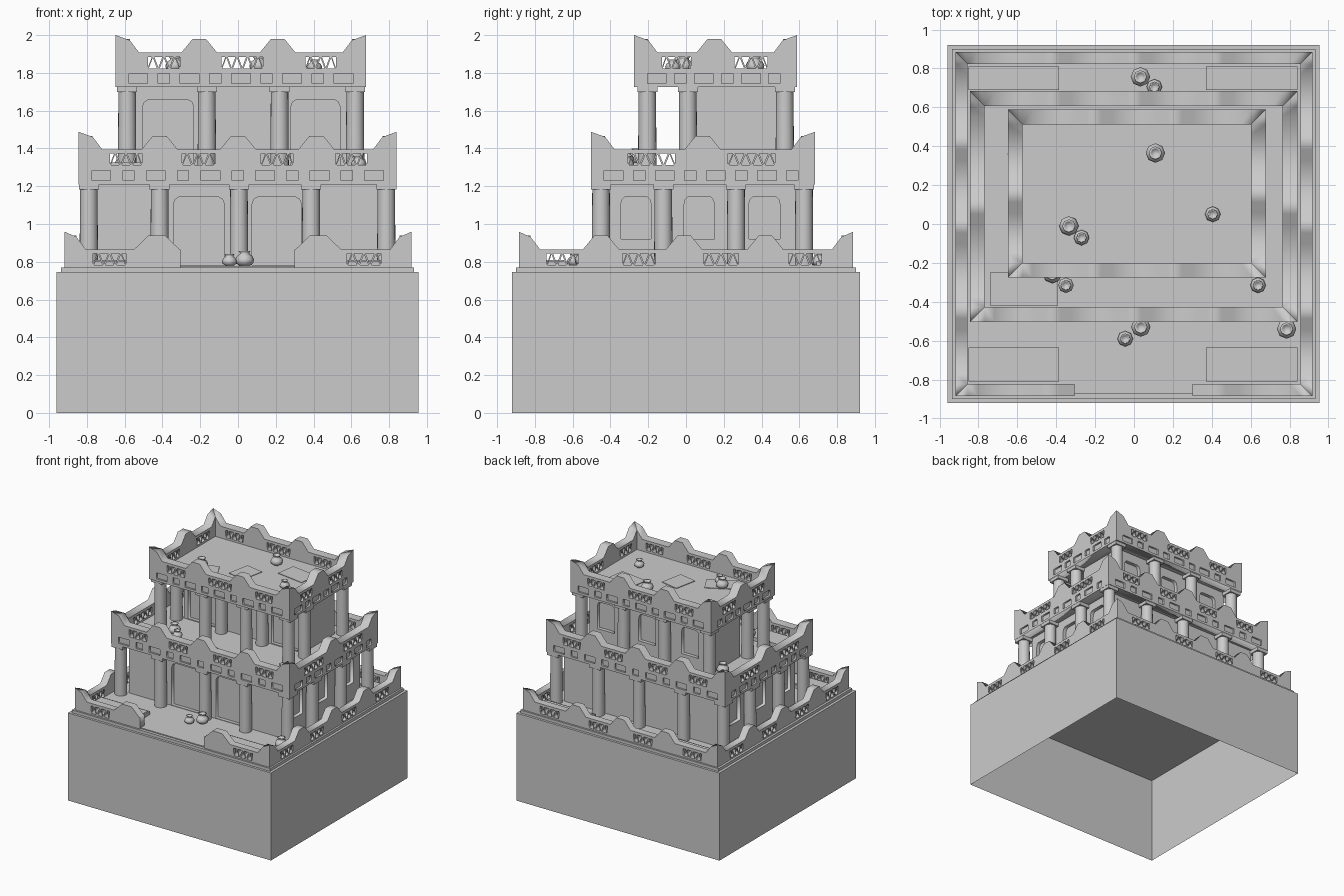
import bpy, bmesh, math
from mathutils import Matrix

if "Cube" in bpy.data.objects:
    bpy.data.objects.remove(bpy.data.objects["Cube"])


def add(name, bm):
    bmesh.ops.recalc_face_normals(bm, faces=bm.faces)
    me = bpy.data.meshes.new(name)
    bm.to_mesh(me)
    bm.free()
    ob = bpy.data.objects.new(name, me)
    bpy.context.collection.objects.link(ob)
    return ob


def box(name, x0, x1, y0, y1, z0, z1, rot=0, open_bottom=False):
    bm = bmesh.new()
    bmesh.ops.create_cube(bm, size=1)
    bm.transform(Matrix.Diagonal((x1 - x0, y1 - y0, z1 - z0, 1)))
    bm.transform(Matrix.Translation(((x0 + x1) / 2, (y0 + y1) / 2, (z0 + z1) / 2))
                 @ Matrix.Rotation(rot, 4, 'Z'))
    add_ob = None
    if open_bottom:
        bmesh.ops.recalc_face_normals(bm, faces=bm.faces)
        low = [f for f in bm.faces if f.normal.z < -0.9]
        bmesh.ops.delete(bm, geom=low, context='FACES')
    return add(name, bm)


def panel(name, axis, c, sign, t, outline, holes, ends=(None, None), z2=99):
    """Flat pierced wall: (s, z) outline with holes, outer face at c, thickness t inward.
    ends = s positions of the corners that get mitred."""
    cu = bpy.data.curves.new(name, 'CURVE')
    cu.dimensions, cu.fill_mode, cu.extrude = '2D', 'BOTH', t / 2
    for pts in [outline] + holes:
        sp = cu.splines.new('POLY')
        sp.points.add(len(pts) - 1)
        for p, (s, z) in zip(sp.points, pts):
            p.co = (s, z, 0, 1)
        sp.use_cyclic_u = True
    tmp = bpy.data.objects.new(name + "_curve", cu)
    bpy.context.collection.objects.link(tmp)
    bpy.context.view_layer.update()
    me = bpy.data.meshes.new_from_object(tmp.evaluated_get(bpy.context.evaluated_depsgraph_get()))
    bpy.data.objects.remove(tmp)
    bm = bmesh.new()
    bm.from_mesh(me)
    for v in bm.verts:
        s, z, d = v.co.x, v.co.y, v.co.z + t / 2
        if d > t / 2:
            for e, k in zip(ends, (1, -1)):
                if e is not None and abs(s - e) < 1e-4:
                    s, z = e + k * t, min(z, z2)
        o = c - sign * d
        v.co = (s, o, z) if axis == 'x' else (o, s, z)
    bmesh.ops.remove_doubles(bm, verts=bm.verts, dist=1e-4)
    return add(name, bm)


def rect(c, w, z0, z1):
    return [(c - w / 2, z0), (c + w / 2, z0), (c + w / 2, z1), (c - w / 2, z1)]


def arch(c, w, z0, z1):
    h = w / 2
    return [(c - h, z0), (c + h, z0), (c + h, z1 - .04), (c + h * .93, z1 - .015), (c + h * .75, z1),
            (c - h * .75, z1), (c - h * .93, z1 - .015), (c - h, z1 - .04)]


def lattice(a, b, z0, z1):
    """Zigzag of triangular openings."""
    n = max(3, round((b - a) / .06))
    p = (b - a) / n
    tris = [[(a, z1), (a + p / 2, z1), (a, z0)], [(b, z1), (b, z0), (b - p / 2, z1)]]
    for k in range(n):
        x = a + k * p
        tris.append([(x, z0), (x + p, z0), (x + p / 2, z1)])
        if k < n - 1:
            tris.append([(x + p / 2, z1), (x + p, z0), (x + 1.5 * p, z1)])
    out = []
    for t in tris:
        mx, mz = sum(q[0] for q in t) / 3, sum(q[1] for q in t) / 3
        out.append([(mx + (x - mx) * .74, mz + (z - mz) * .8) for x, z in t])
    return out


def parapet(name, axis, c, sign, t, s0, s1, z0, zt, bumps, lats, hb=.095, left=True, right=True,
            frieze=0):
    """Wall with raised corner horns, trapezoid merlons, lattice openings and frieze recesses."""
    zc, z2 = zt + .093, zt + .066
    top = [(s0, zc), (s0 + t, z2), (s0 + t + .05, zt)] if left else [(s0, zt)]
    for b in bumps:
        top += [(b - hb, zt), (b - hb * .38, zt + .072), (b + hb * .38, zt + .072), (b + hb, zt)]
    top += [(s1 - t - .05, zt), (s1 - t, z2), (s1, zc)] if right else [(s1, zt)]
    holes = []
    for a, b in lats:
        holes += lattice(a, b, zt - .088, zt - .017)
    for i in range(frieze):
        f = s0 + .12 + (s1 - s0 - .24) * i / (frieze - 1)
        holes.append(rect(f, .1 if i % 2 == 0 else .06, z0 + .02, z0 + .072))
    panel(name, axis, c, sign, t, [(s1, z0), (s0, z0)] + top, holes,
          (s0 if left else None, s1 if right else None), z2)


def column(x, y, z0, z1):
    bm = bmesh.new()
    bmesh.ops.create_cone(bm, cap_ends=True, segments=20, radius1=.049, radius2=.046, depth=z1 - z0,
                          matrix=Matrix.Translation((x, y, (z0 + z1) / 2)))
    for f in bm.faces:
        f.smooth = len(f.verts) == 4
    add("column", bm)
    box("column_capital", x - .053, x + .053, y - .053, y + .053, z1 - .03, z1)


def pot(x, y, z, r):
    bm = bmesh.new()
    prof = [(0, 0), (.55, 0), (.92, .3), (1, .65), (.8, 1.05), (.5, 1.25), (.5, 1.4), (.68, 1.6),
            (.5, 1.6), (.4, 1.35), (0, 1.3)]
    vs = [bm.verts.new((a * r, 0, h * r)) for a, h in prof]
    es = [bm.edges.new(p) for p in zip(vs, vs[1:])]
    bmesh.ops.spin(bm, geom=vs + es, cent=(0, 0, 0), axis=(0, 0, 1), angle=2 * math.pi, steps=8)
    bmesh.ops.remove_doubles(bm, verts=bm.verts, dist=1e-5)
    bm.transform(Matrix.Translation((x, y, z)))
    for f in bm.faces:
        f.smooth = True
    add("clay_pot", bm)


def storey(name, x0, x1, y0, y1, z0, z1, front, back, side):
    """Walls with arched recesses around a solid core."""
    t = .03
    box(name + "_core", x0 + t, x1 - t, y0 + t, y1 - t, z0, z1)
    for nm, ax, c, sg, a, b, holes in (("front", 'x', y0, -1, x0, x1, front), ("back", 'x', y1, 1, x0, x1, back),
                                       ("left", 'y', x0, -1, y0, y1, side), ("right", 'y', x1, 1, y0, y1, side)):
        panel(f"{name}_{nm}_wall", ax, c, sg, t, [(a, z0), (b, z0), (b, z1), (a, z1)],
              [arch(*h) for h in holes], (a, b))


def roof(name, x0, x1, y0, y1, z0, zt, xb, xl, yb, yl, fx, fy, t=.075):
    box(name + "_deck", x0 + .015, x1 - .015, y0 + .015, y1 - .015, z0 + .003, zt - .1)
    for nm, c, sg in (("front", y0, -1), ("back", y1, 1)):
        parapet(f"{name}_{nm}_parapet", 'x', c, sg, t, x0, x1, z0, zt, xb, xl, frieze=fx)
    for nm, c, sg in (("left", x0, -1), ("right", x1, 1)):
        parapet(f"{name}_{nm}_parapet", 'y', c, sg, t, y0, y1, z0, zt, yb, yl, frieze=fy)


# plinth, hollow underneath
box("plinth", -.96, .955, -.92, .92, 0, .746, open_bottom=True)
box("plinth_ledge", -.937, .933, -.9, .9, .745, .77)
box("terrace_floor", -.91, .91, -.875, .875, .76, .778)

# lowest parapet, with an entrance gap at the front
X, Y0, Y1, T = .918, -.885, .885, .062
parapet("terrace_front_parapet_left", 'x', Y0, -1, T, -X, -.305, .77, .866, [-.43], [(-.77, -.59)],
        hb=.12, right=False)
parapet("terrace_front_parapet_right", 'x', Y0, -1, T, .3, X, .77, .866, [.425], [(.575, .76)],
        hb=.12, left=False)
parapet("terrace_back_parapet", 'x', Y1, 1, T, -X, X, .77, .866, [-.42, 0, .42],
        [(-.77, -.59), (-.3, -.12), (.12, .3), (.575, .76)])
for nm, sg in (("left", -1), ("right", 1)):
    parapet(f"terrace_{nm}_parapet", 'y', sg * X, sg, T, Y0, Y1, .77, .866, [-.45, -.01, .42],
            [(-.74, -.57), (-.34, -.16), (.09, .28), (.54, .72)])

# low planters in the terrace corners and on the middle deck
for a, b in ((-.85, -.385), (.37, .84)):
    for c, d in ((-.81, -.635), (.69, .81)):
        box("planter", a, b, c, d, .77, .805)
        box("planter_bed", a + .012, b - .012, c + .012, d - .012, .77, .81)
box("deck_bench", -.74, -.39, -.42, -.25, 1.29, 1.325)

# middle storey
storey("middle", -.745, .74, -.405, .585, .775, 1.215,
       [(-.207, .27, .782, 1.145), (.205, .26, .782, 1.145)], [],
       [(-.265, .16, .92, 1.143), (.07, .16, .92, 1.143), (.415, .165, .92, 1.143)])
for x in (-.79, -.415, .005, .387, .785):
    for y in (-.45, .625):
        column(x, y, .775, 1.212)
for x in (-.79, .785):
    for y in (-.12, .265):
        column(x, y, .775, 1.212)
roof("middle_roof", -.844, .84, -.503, .683, 1.21, 1.395, [-.415, 0, .415],
     [(-.68, -.505), (-.3, -.12), (.12, .295), (.515, .685)],
     [.088], [(-.31, -.055), (.22, .475)], 11, 8)

# upper storey with a deep front portico
storey("upper", -.545, .575, .05, .48, 1.29, 1.73,
       [(-.37, .27, 1.302, 1.66), (.41, .26, 1.302, 1.66)],
       [(-.375, .16, 1.42, 1.65), (.03, .16, 1.42, 1.65), (.42, .16, 1.42, 1.65)], [])
for x in (-.587, -.165, .22, .62):
    for y in (-.205, .01, .523):
        column(x, y, 1.292, 1.728)
roof("upper_roof", -.648, .678, -.275, .588, 1.725, 1.907, [-.205, .21],
     [(-.48, -.305), (-.09, .135), (.355, .52)],
     [.15], [(-.13, .03), (.255, .435)], 9, 6)

# rugs
for x, y, z, w, h, r in ((-.02, -.31, 1.296, .17, .11, -.2), (-.3, -.05, 1.808, .25, .16, .5),
                         (0, .1, 1.808, .16, .2, -.2), (.35, .3, 1.808, .25, .17, -.15)):
    box("rug", x - w / 2, x + w / 2, y - h / 2, y + h / 2, z - .008, z + .004, r)

# clay pots
for x, y, z, r in ((.11, .365, 1.807, .05), (.405, .05, 1.807, .04), (-.335, -.01, 1.807, .05),
                   (-.27, -.07, 1.807, .04), (-.42, -.255, 1.32, .05), (-.35, -.315, 1.32, .04),
                   (.638, -.315, 1.295, .04), (-.6, .36, 1.295, .05), (.785, -.54, .778, .05),
                   (.035, -.53, .778, .05), (-.045, -.59, .778, .04), (.033, .757, .778, .05),
                   (.105, .705, .778, .04)):
    pot(x, y, z, r)
